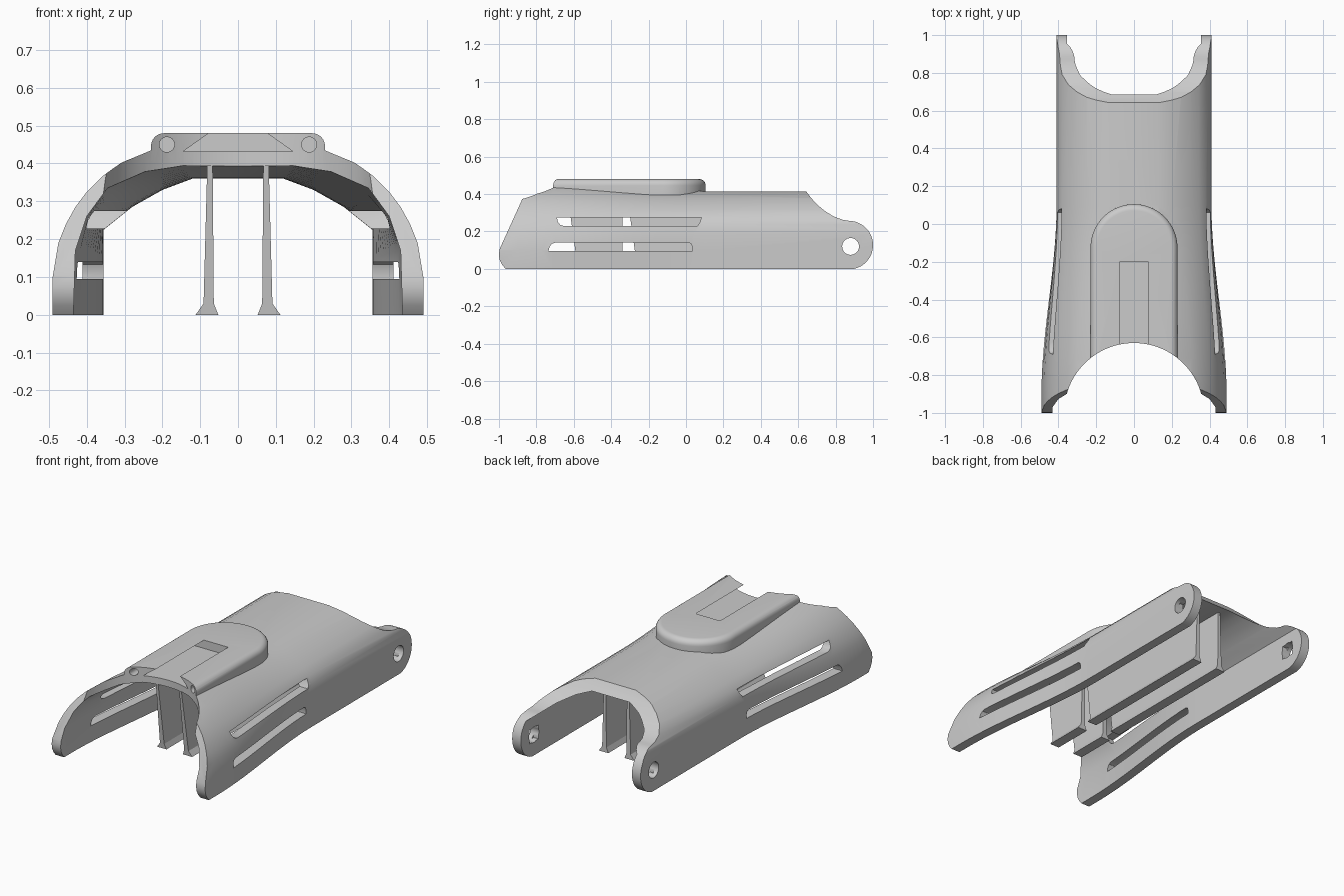
import bpy, bmesh, math
from mathutils import Vector

if "Cube" in bpy.data.objects:
    bpy.data.objects.remove(bpy.data.objects["Cube"])

grey = bpy.data.materials.new("plain_grey")
grey.diffuse_color = (0.6, 0.6, 0.6, 1)
grey.use_nodes = True
grey.node_tree.nodes["Principled BSDF"].inputs["Base Color"].default_value = grey.diffuse_color


def make_object(name, bm):
    bmesh.ops.recalc_face_normals(bm, faces=bm.faces)
    me = bpy.data.meshes.new(name)
    bm.to_mesh(me)
    bm.free()
    me.materials.append(grey)
    ob = bpy.data.objects.new(name, me)
    bpy.context.collection.objects.link(ob)
    return ob


def loft(name, rings, top_bevel=0):
    """Closed solid through a list of equal-length point rings."""
    bm = bmesh.new()
    loops = [[bm.verts.new(p) for p in ring] for ring in rings]
    n = len(loops[0])
    for a, b in zip(loops, loops[1:]):
        for i in range(n):
            j = (i + 1) % n
            bm.faces.new((a[i], a[j], b[j], b[i]))
    bm.faces.new(loops[0])
    cap = bm.faces.new(loops[-1])
    if top_bevel:
        bmesh.ops.recalc_face_normals(bm, faces=bm.faces)
        bmesh.ops.bevel(bm, geom=list(cap.edges), offset=top_bevel, segments=6,
                        profile=0.5, affect='EDGES')
    return make_object(name, bm)


def prism(name, pts, axis, lo, hi, **kw):
    """Extrude a 2D outline along one axis."""
    place = {'x': lambda a, b, c: (c, a, b),
             'y': lambda a, b, c: (a, c, b),
             'z': lambda a, b, c: (a, b, c)}[axis]
    return loft(name, [[place(a, b, c) for a, b in pts] for c in (lo, hi)], **kw)


def arc(cx, cy, r, a0, a1, n):
    return [(cx + r * math.cos(math.radians(a0 + (a1 - a0) * i / n)),
             cy + r * math.sin(math.radians(a0 + (a1 - a0) * i / n))) for i in range(n + 1)]


def circle(cx, cy, r, n=32):
    return arc(cx, cy, r, 0, 360, n)[:-1]


def boolean(target, tool, op='DIFFERENCE'):
    m = target.modifiers.new(tool.name, 'BOOLEAN')
    m.object, m.operation, m.solver = tool, op, 'EXACT'
    bpy.context.view_layer.objects.active = target
    bpy.ops.object.modifier_apply(modifier=m.name)
    bpy.data.objects.remove(tool)


# Half cross-sections: outer bottom, over the top, back down the inner wall
rear = [(.41, 0), (.41, .1), (.41, .19), (.402, .24), (.38, .28), (.345, .315),
        (.3, .347), (.25, .377), (.2, .397), (.13, .415),
        (.12, .36), (.2, .33), (.28, .285), (.355, .225), (.355, .15), (.355, 0)]
front = [(.49, 0), (.49, .1), (.475, .19), (.455, .24), (.43, .285), (.4, .325),
         (.36, .365), (.31, .403), (.23, .44), (.13, .462),
         (.15, .4), (.25, .383), (.345, .335), (.4, .26), (.43, .17), (.435, 0)]


def section(y):
    u = min(1, max(0, (.1 - y) / 1.0))
    t = u * u * (3 - 2 * u)
    half = [Vector(a).lerp(Vector(b), t) for a, b in zip(rear, front)]
    outer, inner = half[:10], half[10:]
    ring = [(p.x, y, p.y) for p in outer] + [(-p.x, y, p.y) for p in reversed(outer)]
    ring += [(-p.x, y, p.y) for p in reversed(inner)] + [(p.x, y, p.y) for p in inner]
    return ring


# Arched shell, flaring towards the front
ys = [-1.05, -.9] + [-.9 + i / 16 for i in range(1, 17)] + [1.05]
shell = loft("arched_shell", [section(y) for y in ys])

# Raised pad with a round rear end
pad = prism("raised_pad", [(.23, -.95)] + arc(0, -.125, .23, 0, 180, 32) + [(-.23, -.95)],
            'z', .395, .48, top_bevel=.034)
boolean(shell, pad, 'UNION')

# Side outline: swept front, scooped rear with round lugs
outline = [(-.955, -.1), (-.965, 0), (-.985, .025), (-.997, .05), (-1, .075), (-.997, .105),
           (-.87, .385), (-.77, .6), (.6, .6), (.64, .418), (.67, .378), (.7, .345),
           (.74, .311), (.79, .28), (.84, .262)]
outline += arc(.87, .127, .13, 90, -90, 24) + [(.87, -.1)]
boolean(shell, prism("outline_cutter", outline, 'x', -.7, .7), 'INTERSECT')

# Round bite out of the front top
boolean(shell, prism("front_cutter", circle(0, -1, .37, 96), 'z', -.1, .7))

# Long side slots
for pts in ([(-.735, .095), (.035, .095), (.035, .115), (.028, .133), (.015, .14),
             (-.7, .14), (-.718, .134), (-.73, .118)],
            [(-.69, .275), (-.685, .25), (-.672, .235), (-.65, .228), (.06, .228),
             (.075, .25), (.082, .275)]):
    boolean(shell, prism("slot_cutter", pts, 'x', -.6, .6))

# Lug holes with square pockets on the inside
boolean(shell, prism("hole_cutter", circle(.88, .12, .045), 'x', -.6, .6))
square = [(.84, .08), (.92, .08), (.92, .16), (.84, .16)]
boolean(shell, prism("pocket_cutter", square, 'x', -.385, .385))

# Dovetail groove and two bores in the pad
boolean(shell, prism("groove_cutter", [(-.145, .432), (.145, .432), (.07, .485), (-.07, .485)],
                     'y', -1, -.2))
for s in (-1, 1):
    boolean(shell, prism("bore_cutter", circle(s * .188, .45, .02, 24), 'y', -1, -.3))

# Hanging ribs with flared feet, two lengths on each side
foot = [(.052, 0), (.112, 0), (.091, .03), (.081, .395), (.067, .395), (.064, .03)]
for s, side in ((-1, "left"), (1, "right")):
    for part, y0, y1, top in (("front", -.578, -.34, .405), ("rear", -.26, .635, .385)):
        pts = [(s * x, z if z < .3 else top) for x, z in foot]
        rings = [[(x, y0 - .14 * z, z) for x, z in pts], [(x, y1, z) for x, z in pts]]
        loft(f"{side}_{part}_rib", rings)

# Smooth curved faces, crisp edges
bpy.ops.object.select_all(action='DESELECT')
shell.select_set(True)
bpy.context.view_layer.objects.active = shell
bpy.ops.object.shade_smooth_by_angle(angle=math.radians(30))
